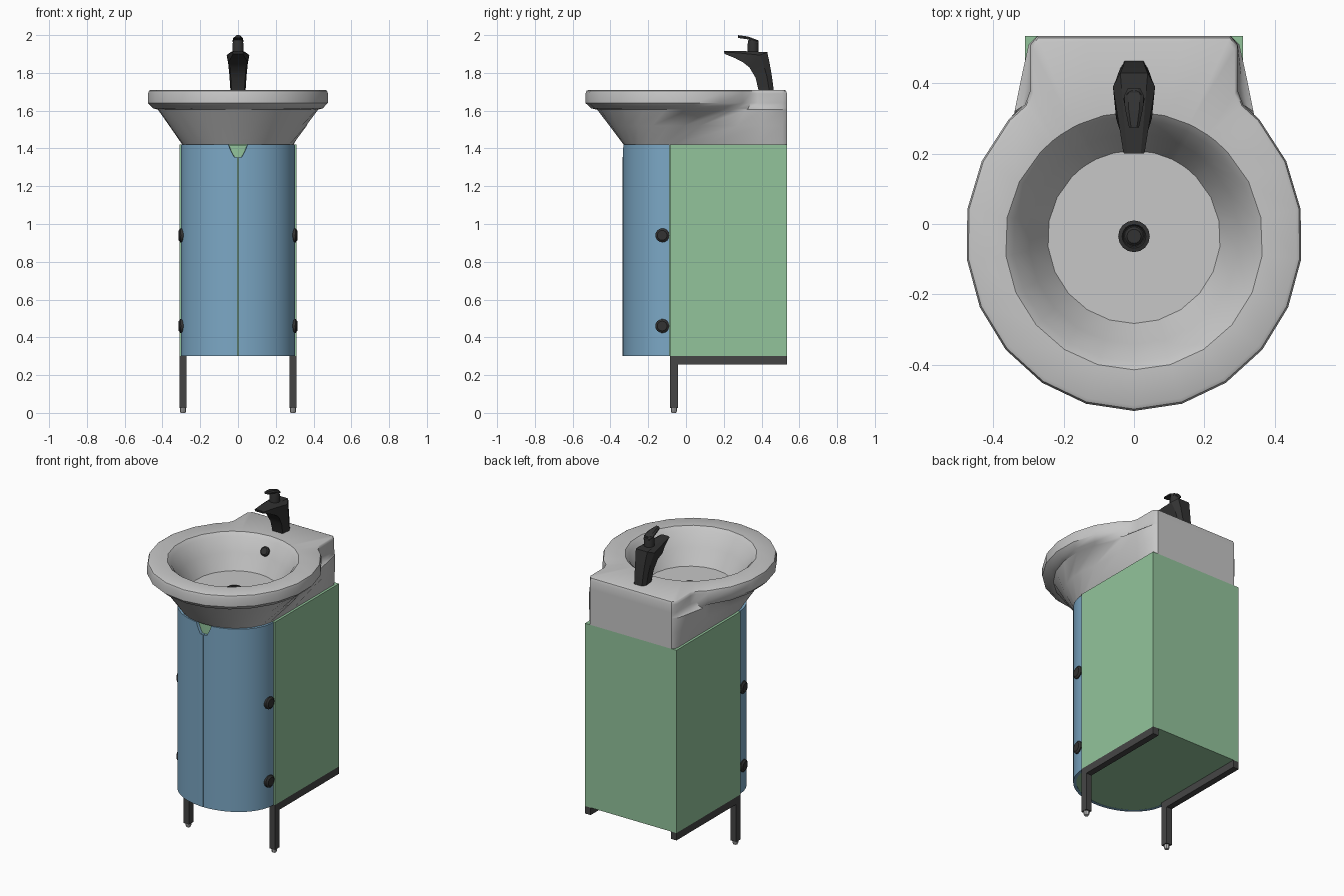
import bpy, bmesh
from math import sin, cos, pi, radians, atan2

cube = bpy.data.objects.get("Cube")
if cube:
    bpy.data.objects.remove(cube, do_unlink=True)


def material(name, r, g, b):
    m = bpy.data.materials.new(name)
    m.use_nodes = True
    m.diffuse_color = (r, g, b, 1)
    m.node_tree.nodes["Principled BSDF"].inputs["Base Color"].default_value = (r, g, b, 1)
    return m


CERAMIC = material("light grey ceramic", .57, .57, .57)
GREEN = material("green panel", .29, .55, .33)
BLUE = material("blue door", .20, .39, .56)
BLACK = material("black tap", .032, .032, .032)
STEEL = material("dark grey frame", .06, .06, .06)
FOOT = material("pale foot", .5, .5, .5)


def loft(name, rings, mat, smooth=None):
    """Skin a list of equal-length closed rings and cap both ends."""
    bm = bmesh.new()
    loops = [[bm.verts.new(p) for p in ring] for ring in rings]
    for a, b in zip(loops, loops[1:]):
        for i in range(len(a)):
            j = (i + 1) % len(a)
            bm.faces.new((a[i], a[j], b[j], b[i]))
    bm.faces.new(loops[0][::-1])
    bm.faces.new(loops[-1])
    bmesh.ops.recalc_face_normals(bm, faces=bm.faces)
    me = bpy.data.meshes.new(name)
    bm.to_mesh(me)
    bm.free()
    me.materials.append(mat)
    ob = bpy.data.objects.new(name, me)
    bpy.context.collection.objects.link(ob)
    if smooth:
        bpy.ops.object.select_all(action='DESELECT')
        ob.select_set(True)
        bpy.context.view_layer.objects.active = ob
        bpy.ops.object.shade_smooth_by_angle(angle=radians(smooth))
    return ob


def box(name, x0, x1, y0, y1, z0, z1, mat):
    return loft(name, [[(x0, y0, z), (x1, y0, z), (x1, y1, z), (x0, y1, z)]
                       for z in (z0, z1)], mat)


def disc(name, loc, rot, steps, mat, n=16):
    """Turned part from (radius, height) steps along its own axis."""
    ob = loft(name, [[(r * cos(2 * pi * i / n), r * sin(2 * pi * i / n), h)
                      for i in range(n)] for r, h in steps], mat, 35)
    ob.location, ob.rotation_euler = loc, rot
    return ob


def mirrored(half):
    return half + [(-x, y) for x, y in half[-2:0:-1]]


def at(ring, z, s=1.0):
    return [(x * s, y * s, z) for x, y in ring]


# Basin: outlines with an elliptical front and a square rear shelf
def outline(a, b, cy, end, rear):
    angles = [radians(-90 + (90 + end) * k / 8) for k in range(9)]
    half = [(a * cos(t), cy + b * sin(t)) for t in angles]
    half[0] = (0, cy - b)
    return mirrored(half + rear + [(.14, .535), (0, .535)])


rim = outline(.48, .497, -.035, 42, [(.31, .34), (.295, .38), (.295, .51), (.275, .535)])
under = outline(.425, .45, -.02, 36, [(.34, .32), (.322, .41), (.30, .51), (.275, .535)])
waist = outline(.365, .365, -.04, 18, [(.335, .27), (.312, .40), (.30, .51), (.275, .535)])
base = outline(.295, .27, -.06, 0, [(.295, .1), (.295, .38), (.295, .51), (.275, .535)])
directions = [atan2(y + .045, x) for x, y in rim]


def bowl(r, cy, z):
    return [(r * cos(t), cy + r * sin(t), z) for t in directions]


lip = [(x * .5 + u * .5, y * .5 + v * .5) for (x, y), (u, v) in zip(rim, under)]
loft("basin", [at(base, 1.42), at(waist, 1.52), at(under, 1.605), at(lip, 1.612),
               at(rim, 1.64), at(rim, 1.69), at(rim, 1.705, .99), at(rim, 1.71, .97),
               bowl(.367, -.048, 1.71), bowl(.345, -.047, 1.69),
               bowl(.30, -.042, 1.61), bowl(.246, -.037, 1.52)], CERAMIC, 40)
disc("drain", (0, -.035, 1.515), (0, 0, 0),
     [(.045, 0), (.045, .012), (.034, .016), (.03, .008), (.027, .008), (.02, .016)], BLACK)
disc("overflow", (0, .268, 1.635), (radians(58), 0, 0),
     [(.027, -.01), (.027, .012), (.02, .018)], BLACK)

# Tap body: front y, z, rear y, z and half width of each section
sections = [(.385, 1.705, .465, 1.705, .04), (.368, 1.775, .455, 1.78, .045),
            (.335, 1.83, .443, 1.85, .051), (.30, 1.857, .43, 1.91, .06),
            (.26, 1.878, .31, 1.915, .045), (.205, 1.9, .20, 1.915, .03)]
rings = []
for fy, fz, ry, rz, w in sections:
    side = [(w * .85, 0), (w, .7), (w * .65, 1)]
    section = side + [(-x, t) for x, t in side[::-1]]
    rings.append([(x, fy + (ry - fy) * t, fz + (rz - fz) * t) for x, t in section])
loft("tap_body", rings, BLACK, 25)
disc("tap_stem", (0, .355, 1.9), (0, 0, 0), [(.03, 0), (.03, .045), (.025, .075)], BLACK)

# Tap lever: flattened sections running forwards
levers = [(.385, 1.962, .018), (.365, 1.972, .028), (.33, 1.985, .026), (.275, 1.993, .014)]
loft("tap_lever", [[(-w, y, z - .008), (w, y, z - .008), (w, y, z), (w * .6, y, z + .007),
                    (-w * .6, y, z + .007), (-w, y, z)] for y, z, w in levers], BLACK, 30)

# Cabinet: square rear body and a rounded core behind the doors
Y, LOW, TOP = -.085, .30, 1.42
box("cabinet_body", -.31, .31, Y, .535, LOW, TOP, GREEN)
arc = [pi * (1 + i / 32) for i in range(33)]
loft("cabinet_core", [[(.288 * cos(t), Y + .232 * sin(t), z) for t in arc]
                      for z in (LOW + .001, TOP - .004)], GREEN, 30)


# Doors: curved panels whose tops dip into a shared finger notch
def door_section(x, side):
    t = -(1 - (x / .303) ** 2) ** .5
    dip = .065 * min(1, max(0, (.05 - x) / .03)) ** .75
    out, inn = (side * x, Y - .003 + .247 * t), (side * x * .945, Y - .003 + .229 * t)
    return [(*out, LOW), (*out, TOP - dip), (*inn, TOP - dip), (*inn, LOW)]


columns = [.002, .02, .028, .036, .044, .05] + [.303 * sin(radians(a)) for a in range(15, 91, 5)]
for side, label in ((1, "left"), (-1, "right")):
    loft(label + "_door", [door_section(x, side) for x in columns], BLUE, 30)
    # Hinge buttons on the door edge
    for z, level in ((.46, "lower"), (.94, "upper")):
        disc(f"{label}_{level}_hinge", (side * .298, -.125, z), (0, side * pi / 2, side * -.08),
             [(.037, -.012), (.037, .008), (.026, .016)], BLACK)
    # Frame: rail under the cabinet, front leg and foot
    x0, x1 = sorted((side * .272, side * .31))
    box(label + "_rail", x0, x1, Y, .535, .255, LOW, STEEL)
    box(label + "_leg", x0, x1, Y, Y + .042, .025, .256, STEEL)
    disc(label + "_foot", (side * .291, Y + .021, 0), (0, 0, 0),
         [(.012, 0), (.016, .008), (.016, .03)], FOOT, 8)
